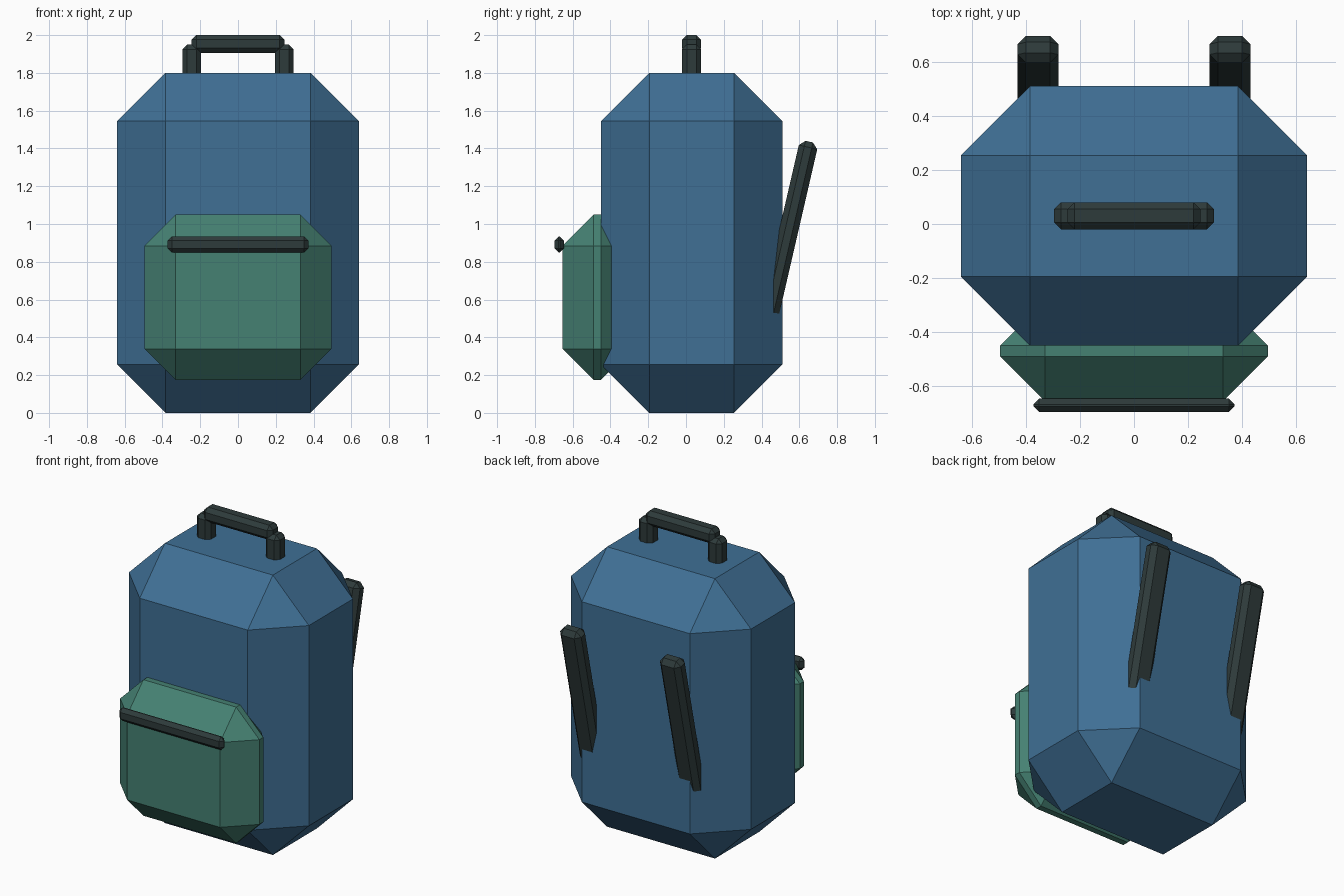
import bpy
import math

cube = bpy.data.objects.get("Cube")
if cube:
    bpy.data.objects.remove(cube, do_unlink=True)


def material(name, rgb):
    mat = bpy.data.materials.new(name)
    mat.use_nodes = True
    colour = (*rgb, 1.0)
    mat.diffuse_color = colour
    mat.node_tree.nodes["Principled BSDF"].inputs["Base Color"].default_value = colour
    return mat


blue = material("blue fabric", (0.05, 0.16, 0.30))
green = material("green fabric", (0.06, 0.22, 0.17))
dark = material("dark webbing", (0.027, 0.043, 0.043))


def chamfered_box(name, centre, size, chamfer, mat, tilt=0.0):
    """Box with every edge cut by one flat chamfer."""
    bpy.ops.mesh.primitive_cube_add(size=1, location=centre)
    obj = bpy.context.object
    obj.name = name
    obj.scale = size
    bpy.ops.object.transform_apply(location=False, rotation=False, scale=True)
    obj.rotation_euler.x = tilt
    bevel = obj.modifiers.new("chamfer", "BEVEL")
    bevel.width = chamfer
    bevel.segments = 1
    bevel.limit_method = "NONE"
    obj.data.materials.append(mat)
    return obj


# Main bag and front pocket
chamfered_box("bag_body", (0, 0.03, 0.90), (1.28, 0.96, 1.80), 0.256, blue)
chamfered_box("front_pocket", (0, -0.47, 0.612), (0.99, 0.37, 0.875), 0.165, green)
chamfered_box("pocket_zip", (0, -0.671, 0.892), (0.745, 0.05, 0.085), 0.022, dark)

# Carry handle
chamfered_box("handle_bar", (0, 0.03, 1.953), (0.49, 0.10, 0.095), 0.025, dark)

# Handle posts and shoulder straps on both sides
for side, x in (("left", 1), ("right", -1)):
    chamfered_box(side + "_handle_post", (x * 0.245, 0.03, 1.84),
                  (0.10, 0.10, 0.22), 0.025, dark)
    chamfered_box(side + "_shoulder_strap", (x * 0.355, 0.529, 0.90),
                  (0.15, 0.10, 1.10), 0.03, dark, math.radians(-13))
